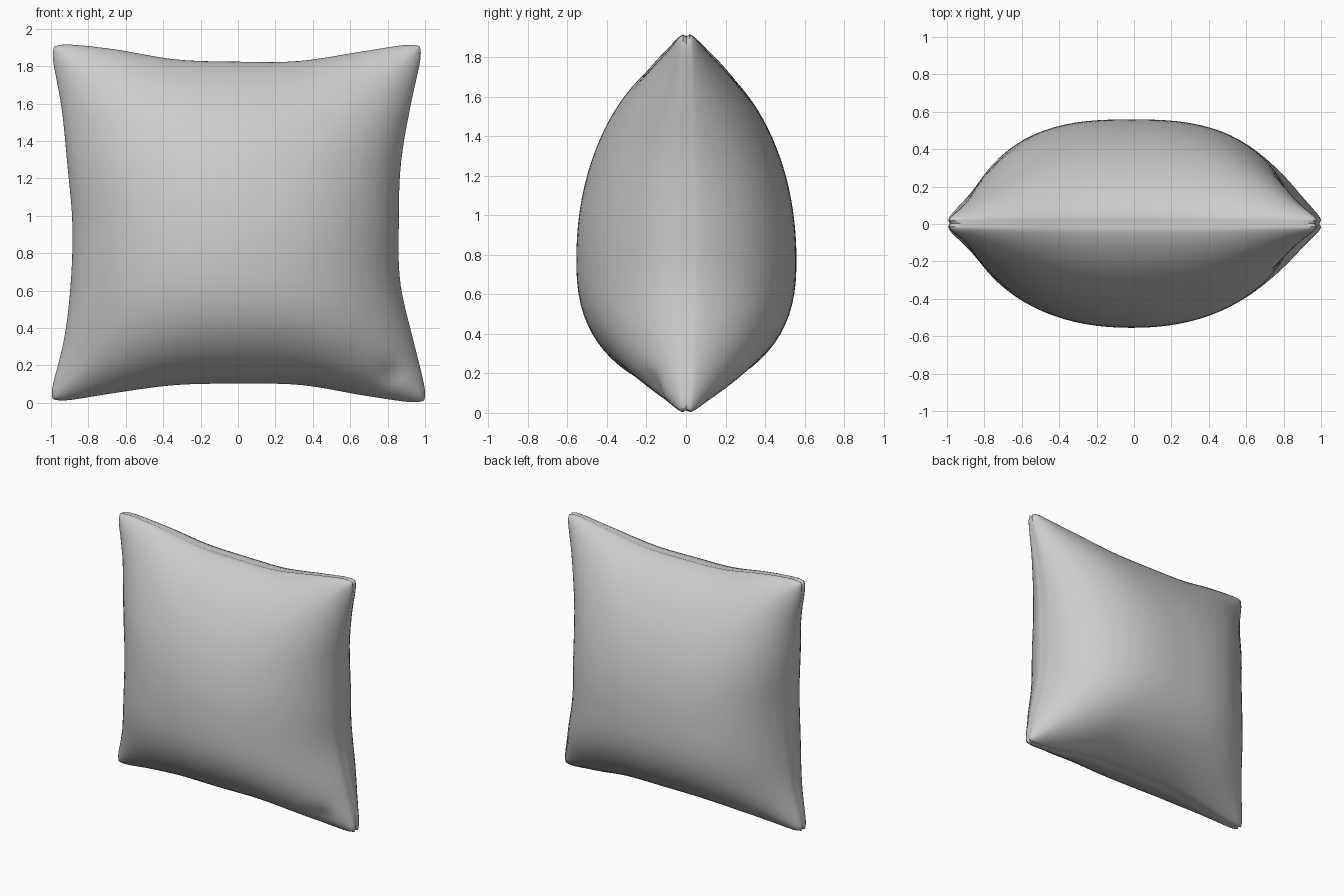
import bpy, bmesh, math

default = bpy.data.objects.get("Cube")
if default:
    bpy.data.objects.remove(default)

# Outline of the seam: offsets at even steps from one corner to the next
LEFT = [-1.017, -0.934, -0.896, -0.888, -0.915, -0.948, -1.01]
RIGHT = [1.022, 0.942, 0.87, 0.862, 0.873, 0.926, 0.998]
BOTTOM = [-0.006, 0.05, 0.093, 0.1, 0.093, 0.038, -0.014]
TOP = [1.93, 1.892, 1.838, 1.826, 1.829, 1.878, 1.932]
PUFF = 0.522     # half thickness at the fullest point
RIM = 0.035      # half thickness of the rolled rim
SAG = -0.22      # the filling settles a little below the middle
MIDDLE = 0.96
STEPS = 44


def along(points, t):
    """Smooth curve through evenly spaced points, t from -1 to 1."""
    s = (t + 1) / 2 * (len(points) - 1)
    i = min(int(s), len(points) - 2)
    f = s - i
    a, b = points[i], points[i + 1]
    before = points[i - 1] if i > 0 else 2 * a - b
    after = points[i + 2] if i + 2 < len(points) else 2 * b - a
    return a + f / 2 * (b - before + f * (2 * before - 5 * a + 4 * b - after
                                          + f * (3 * (a - b) + after - before)))


def mix(a, b, t):
    return a + (b - a) * (t + 1) / 2


def swell(s, a, b):
    return max(0.0, 1 - abs(s) ** a) ** b


def fullness(u, v, side):
    """Share of the full thickness; the front is rounder across than the back."""
    if v > SAG:
        height = swell((v - SAG) / (1 - SAG), 2.1, 0.67)
    else:
        height = swell((v - SAG) / (1 + SAG), 2.5, 0.64)
    width = swell(u, 2.2 if side < 0 else 2.75, 0.61)
    return height * width * (1 - 0.35 * abs(u * v) ** 3)


def cushion_point(u, v, side):
    x = mix(along(LEFT, v), along(RIGHT, v), u)
    z = mix(along(BOTTOM, u), along(TOP, u), v)
    # Rounded corners
    x -= 0.025 * u * abs(v) ** 24
    z -= 0.025 * v * abs(u) ** 24
    # Filling, plus a thin rolled rim that is plumper at the corners
    edge = max(abs(u), abs(v))
    rim = swell(edge, 8, 0.38)
    depth = PUFF * fullness(u, v, side) + RIM * rim * (1 + abs(u * v) ** 4)
    # Small dimple in the lower corner of the front
    if side < 0:
        depth -= 0.03 * rim * math.exp(-((x - 0.82) ** 2 + (z - 0.15) ** 2) / 0.004)
    # Seam drawn into a shallow groove
    if edge > 0.9999:
        x, z = x * 0.988, MIDDLE + (z - MIDDLE) * 0.988
    return x, side * depth + 0.002, z


# Cushion: two puffed panels joined along the seam
bm = bmesh.new()
for side in (-1, 1):
    panel = bmesh.ops.create_grid(bm, x_segments=STEPS, y_segments=STEPS, size=1)["verts"]
    for vert in panel:
        u, v = (math.sin(c * math.pi / 2) for c in vert.co.xy)
        vert.co = cushion_point(u, v, side)
bmesh.ops.remove_doubles(bm, verts=bm.verts, dist=0.00005)
bmesh.ops.recalc_face_normals(bm, faces=bm.faces)

mesh = bpy.data.meshes.new("cushion")
bm.to_mesh(mesh)
bm.free()
cushion = bpy.data.objects.new("cushion", mesh)
bpy.context.collection.objects.link(cushion)

# Fabric colour
fabric = bpy.data.materials.new("light grey fabric")
fabric.use_nodes = True
grey = (0.6, 0.6, 0.6, 1)
fabric.diffuse_color = grey
fabric.node_tree.nodes["Principled BSDF"].inputs["Base Color"].default_value = grey
mesh.materials.append(fabric)

bpy.ops.object.select_all(action="DESELECT")
cushion.select_set(True)
bpy.context.view_layer.objects.active = cushion
bpy.ops.object.shade_smooth_by_angle(angle=math.radians(60))
